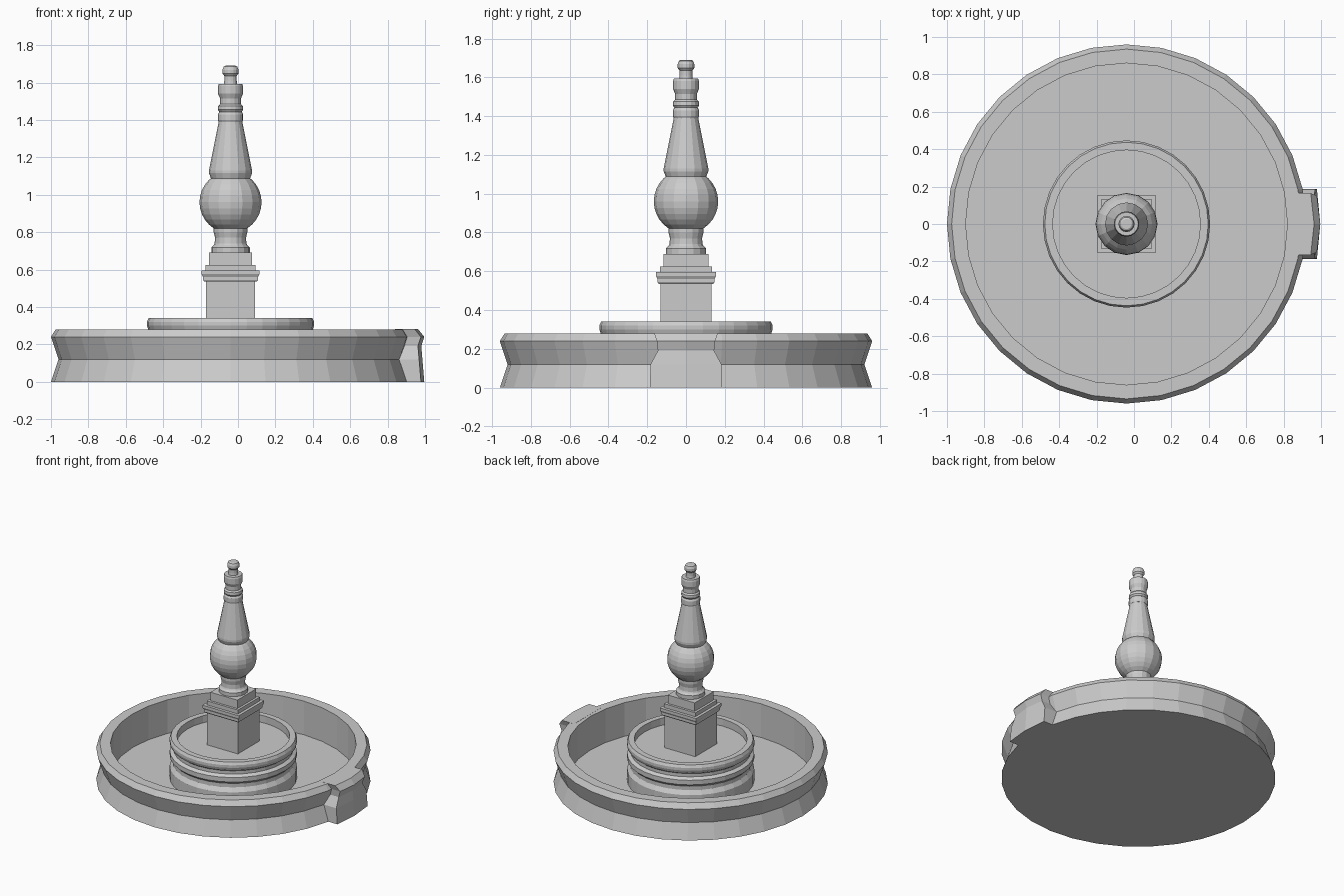
import bpy, bmesh
from math import cos, sin, pi, sqrt

CX = -0.04  # axis of the fountain


def make(name, rings, caps=True):
    """Skin a stack of equal-length point loops into a flat-shaded object."""
    bm = bmesh.new()
    loops = [[bm.verts.new(p) for p in ring] for ring in rings]
    n = len(loops[0])
    for a, b in zip(loops, loops[1:]):
        for i in range(n):
            j = (i + 1) % n
            bm.faces.new((a[i], a[j], b[j], b[i]))
    if caps:
        bm.faces.new(loops[0][::-1])
        bm.faces.new(loops[-1])
    bmesh.ops.recalc_face_normals(bm, faces=bm.faces)
    me = bpy.data.meshes.new(name)
    bm.to_mesh(me)
    bm.free()
    ob = bpy.data.objects.new(name, me)
    bpy.context.collection.objects.link(ob)
    return ob


def lathe(name, profile, sides):
    """Turn a (radius, z) profile around the fountain axis."""
    return make(name, [[(CX + r * cos(2 * pi * i / sides), r * sin(2 * pi * i / sides), z)
                        for i in range(sides)] for r, z in profile])


def square_stack(name, profile):
    """Stack square sections given as (half width, z)."""
    return make(name, [[(CX + h * sx, h * sy, z)
                        for sx, sy in ((-1, -1), (1, -1), (1, 1), (-1, 1))]
                       for h, z in profile])


# Outer pool with waisted wall and bevelled rim
lathe("pool_basin", [(0.96, 0), (0.92, 0.12), (0.96, 0.24), (0.935, 0.28),
                     (0.86, 0.28), (0.86, 0.02)], 32)

# Projecting block on the pool wall: (z, half width, outer x)
block = [(0, 0.186, 0.978), (0.12, 0.183, 0.968), (0.19, 0.145, 0.962),
         (0.24, 0.15, 0.978), (0.281, 0.165, 0.945)]
make("wall_block", [[(0.84, -w, z), (x, -w, z), (x + 0.018, 0, z), (x, w, z), (0.84, w, z)]
                    for z, w, x in block])

# Raised inner bowl with moulded sides
lathe("inner_bowl", [(0.445, 0.02), (0.445, 0.11), (0.425, 0.14), (0.425, 0.17),
                     (0.445, 0.19), (0.445, 0.225), (0.42, 0.24), (0.42, 0.265),
                     (0.44, 0.28), (0.447, 0.30), (0.447, 0.32), (0.437, 0.34),
                     (0.395, 0.34), (0.395, 0.285)], 32)

# Square pedestal and stepped cornice
square_stack("pedestal", [(0.131, 0.28), (0.131, 0.54)])
square_stack("cornice", [(0.141, 0.535), (0.147, 0.545), (0.147, 0.56),
                         (0.155, 0.575), (0.155, 0.595)])
square_stack("lower_step", [(0.133, 0.59), (0.133, 0.625)])
square_stack("upper_step", [(0.115, 0.62), (0.115, 0.69)])

# Turned neck below the globe
lathe("neck", [(0.103, 0.685), (0.103, 0.718), (0.09, 0.73), (0.085, 0.74),
               (0.083, 0.77), (0.09, 0.80), (0.09, 0.83)], 16)

# Globe: sphere cut at both ends
R, ZC = 0.166, 0.96
heights = [ZC + R * sin(-1.0 + 2.0 * k / 10) for k in range(11)]
lathe("globe", [(sqrt(R * R - (z - ZC) ** 2), z) for z in heights], 16)

# Tapered shaft
lathe("shaft", [(0.104, 1.085), (0.115, 1.115), (0.115, 1.13), (0.107, 1.17),
                (0.062, 1.395)], 16)

# Collar rings and finial
lathe("collar", [(0.064, 1.39), (0.068, 1.40), (0.068, 1.43), (0.06, 1.443),
                 (0.068, 1.455), (0.066, 1.475), (0.056, 1.485), (0.056, 1.515),
                 (0.067, 1.54), (0.067, 1.58), (0.063, 1.593)], 16)
lathe("finial", [(0.036, 1.585), (0.033, 1.61), (0.033, 1.635), (0.043, 1.648),
                 (0.043, 1.668), (0.036, 1.685), (0.027, 1.69)], 16)
